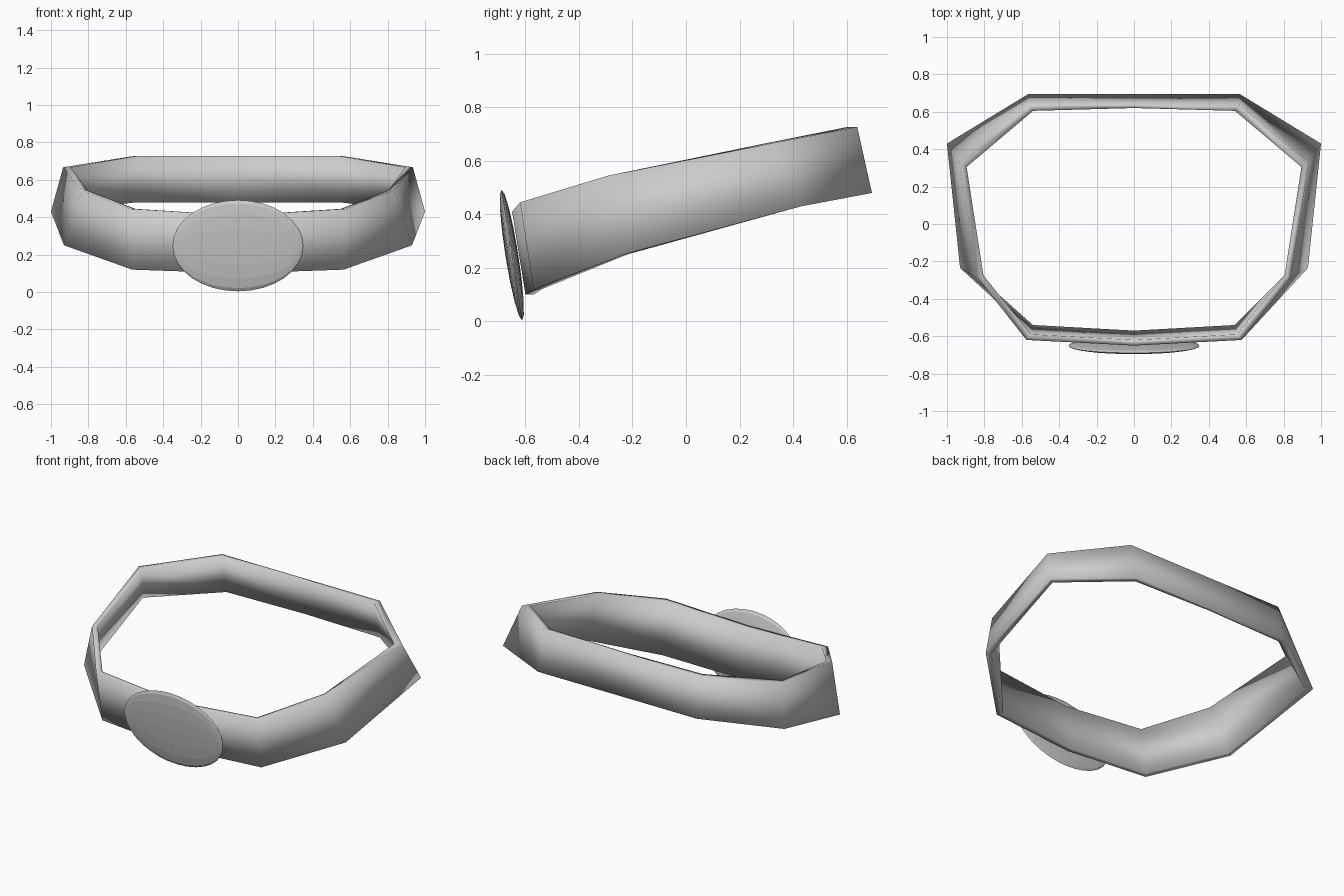
import bpy, bmesh, math
from mathutils import Vector, Matrix

if "Cube" in bpy.data.objects:
    bpy.data.objects.remove(bpy.data.objects["Cube"])

grey = bpy.data.materials.new("plain grey")
grey.use_nodes = True
colour = (0.6, 0.6, 0.6, 1)
grey.diffuse_color = colour
grey.node_tree.nodes["Principled BSDF"].inputs["Base Color"].default_value = colour


def add_object(name, bm, smooth):
    bmesh.ops.recalc_face_normals(bm, faces=bm.faces)
    for f in bm.faces:
        f.smooth = smooth
    mesh = bpy.data.meshes.new(name)
    bm.to_mesh(mesh)
    bm.free()
    mesh.materials.append(grey)
    obj = bpy.data.objects.new(name, mesh)
    bpy.context.collection.objects.link(obj)
    return obj


# Belt stations from front to back: outer top, outer bottom, inward offset
stations = [
    ((0.00, -0.65, 0.41), (0.00, -0.60, 0.10), (0.00, 0.03)),
    ((0.575, -0.62, 0.445), (0.565, -0.57, 0.12), (-0.025, 0.03)),
    ((0.835, -0.29, 0.545), (0.93, -0.235, 0.25), (-0.03, 0.015)),
    ((0.935, 0.33, 0.667), (1.00, 0.43, 0.43), (-0.04, -0.025)),
    ((0.56, 0.64, 0.727), (0.565, 0.695, 0.48), (-0.02, -0.035)),
    ((0.00, 0.64, 0.727), (0.00, 0.695, 0.48), (0.00, -0.02)),
]


def section(station, side):
    top, bottom, (dx, dy) = station
    inward = Vector((dx, dy, 0))
    points = [Vector(top), Vector(bottom), Vector(bottom) + inward, Vector(top) + inward]
    return [(p.x * side, p.y, p.z) for p in points]


# Belt band: a rectangular section swept around the mirrored stations
bm = bmesh.new()
loop = [section(s, 1) for s in stations] + [section(s, -1) for s in stations[-2:0:-1]]
rings = [[bm.verts.new(p) for p in ring] for ring in loop]
for i, a in enumerate(rings):
    b = rings[(i + 1) % len(rings)]
    for j in range(4):
        k = (j + 1) % 4
        bm.faces.new((a[j], a[k], b[k], b[j]))
add_object("belt_band", bm, True)

# Buckle: a flattened oval leaning forward with the band
bm = bmesh.new()
bmesh.ops.create_uvsphere(bm, u_segments=16, v_segments=16, radius=1)
bm.transform(Matrix.Rotation(math.pi / 2, 4, 'Y'))
bm.transform(Matrix.Diagonal((0.35, 0.024, 0.247, 1)))
bm.transform(Matrix.Translation((0, -0.651, 0.248)) @ Matrix.Rotation(math.radians(9), 4, 'X'))
add_object("oval_buckle", bm, False)
